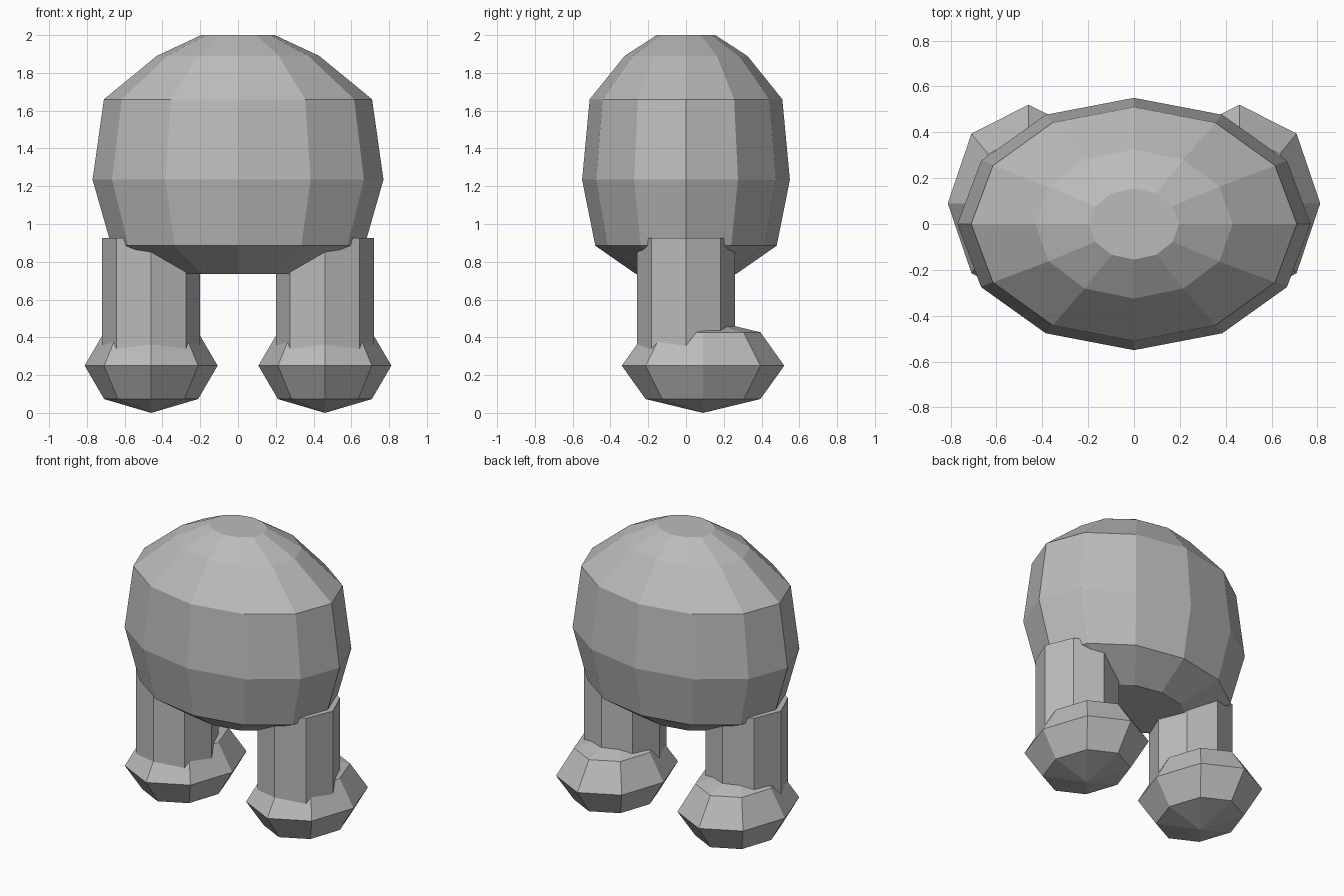
import bpy
import bmesh
from math import cos, sin, pi

cube = bpy.data.objects.get("Cube")
if cube:
    bpy.data.objects.remove(cube, do_unlink=True)

grey = bpy.data.materials.new("plain_grey")
grey.use_nodes = True
colour = (0.5, 0.5, 0.5, 1)
grey.diffuse_color = colour
grey.node_tree.nodes["Principled BSDF"].inputs["Base Color"].default_value = colour


def lathe(name, centre, rings, sides):
    """Flat-shaded stack of elliptical rings (x radius, y radius, z).
    A zero radius makes a pole; other ends are capped."""
    bm = bmesh.new()
    loops = []
    for rx, ry, z in rings:
        count = sides if rx else 1
        loops.append([bm.verts.new((rx * cos(2 * pi * i / sides),
                                    ry * sin(2 * pi * i / sides), z))
                      for i in range(count)])
    for low, high in zip(loops, loops[1:]):
        for i in range(sides):
            j = (i + 1) % sides
            corners = [low[i % len(low)], low[j % len(low)],
                       high[j % len(high)], high[i % len(high)]]
            bm.faces.new(list(dict.fromkeys(corners)))
    for loop in (loops[0], loops[-1]):
        if len(loop) > 1:
            bm.faces.new(loop)
    bmesh.ops.recalc_face_normals(bm, faces=bm.faces)
    mesh = bpy.data.meshes.new(name)
    bm.to_mesh(mesh)
    bm.free()
    mesh.materials.append(grey)
    obj = bpy.data.objects.new(name, mesh)
    obj.location = centre
    bpy.context.collection.objects.link(obj)
    return obj


# Oval twelve-sided body
lathe("body", (0, 0, 0), [
    (0.37, 0.265, 0.735),
    (0.67, 0.48, 0.885),
    (0.77, 0.55, 1.235),
    (0.71, 0.51, 1.66),
    (0.43, 0.325, 1.89),
    (0.195, 0.155, 2.0),
], 12)

# Squashed faceted ball profile for the feet
foot_rings = []
for step in range(5):
    angle = -pi / 2 + step * pi / 4
    r = cos(angle) if 0 < step < 4 else 0
    foot_rings.append((0.352 * r, 0.43 * r, 0.25 + 0.25 * sin(angle)))

# Eight-sided legs and feet on both sides
for side, sign in (("left", 1), ("right", -1)):
    lathe(side + "_leg", (sign * 0.46, 0, 0),
          [(0.26, 0.26, 0.25), (0.26, 0.26, 0.925)], 8)
    lathe(side + "_foot", (sign * 0.46, 0.09, 0), foot_rings, 8)
